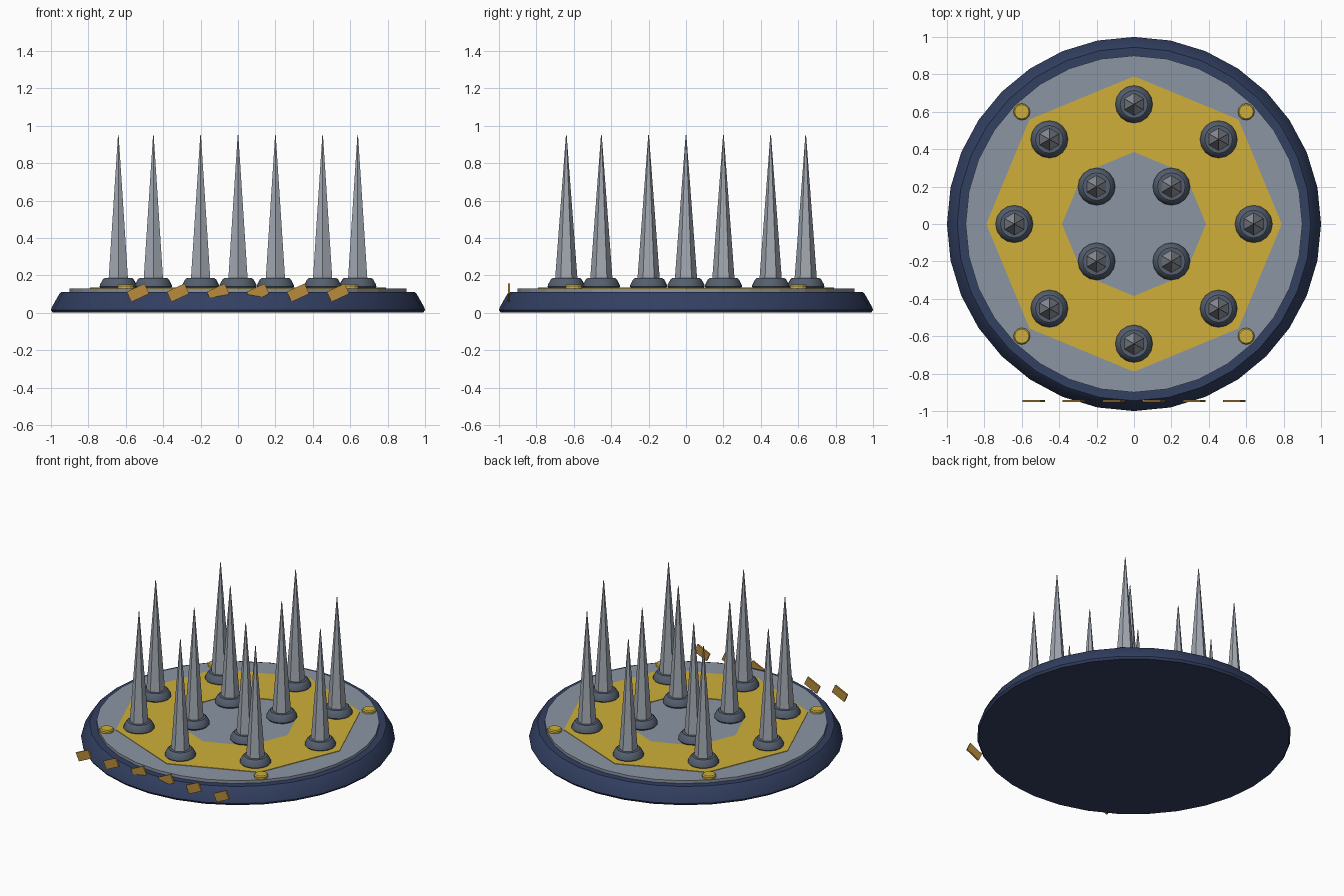
import bpy, bmesh
from math import sin, cos, pi, radians

if "Cube" in bpy.data.objects:
    bpy.data.objects.remove(bpy.data.objects["Cube"])


def material(name, rgb):
    m = bpy.data.materials.new(name)
    m.diffuse_color = (*rgb, 1)
    m.use_nodes = True
    m.node_tree.nodes["Principled BSDF"].inputs["Base Color"].default_value = m.diffuse_color
    return m


navy = material("navy", (0.032, 0.05, 0.12))
steel = material("plate_steel", (0.26, 0.30, 0.37))
dark = material("collar_steel", (0.09, 0.114, 0.156))
pale = material("spike_steel", (0.36, 0.39, 0.44))
yellow = material("yellow", (0.62, 0.43, 0.042))
amber = material("amber", (0.48, 0.26, 0.045))


def turned(name, profile, sides, mat, loc=(0, 0, 0), closed=False, smooth=False):
    """Revolve (radius, z) points; closed joins the last ring to the first, else ends are capped."""
    bm = bmesh.new()
    rings = []
    for r, z in profile:
        rings.append([bm.verts.new((r * cos(pi / 2 + 2 * pi * i / sides),
                                    r * sin(pi / 2 + 2 * pi * i / sides), z))
                      for i in range(sides)])
    pairs = list(zip(rings, rings[1:]))
    if closed:
        pairs.append((rings[-1], rings[0]))
    for a, b in pairs:
        for i in range(sides):
            j = (i + 1) % sides
            bm.faces.new((a[i], a[j], b[j], b[i]))
    if not closed:
        bm.faces.new(rings[0][::-1])
        bm.faces.new(rings[-1])
    bmesh.ops.recalc_face_normals(bm, faces=bm.faces)
    me = bpy.data.meshes.new(name)
    bm.to_mesh(me)
    bm.free()
    me.materials.append(mat)
    ob = bpy.data.objects.new(name, me)
    ob.location = loc
    bpy.context.collection.objects.link(ob)
    if smooth:
        bpy.ops.object.select_all(action='DESELECT')
        ob.select_set(True)
        bpy.context.view_layer.objects.active = ob
        bpy.ops.object.shade_smooth_by_angle(angle=radians(30))
    return ob


# Round base, top plate and octagonal warning ring
turned("base", [(0.99, 0), (1.0, 0.015), (0.995, 0.03), (0.957, 0.098), (0.945, 0.11)],
       32, navy, smooth=True)
turned("top_plate", [(0.9, 0.10), (0.9, 0.13)], 32, steel)
turned("warning_ring", [(0.385, 0.12), (0.79, 0.12), (0.79, 0.134), (0.385, 0.134)],
       8, yellow, closed=True)

# Spikes with collars: eight outside, four inside
spots = [(0.64 * cos(i * pi / 4), 0.64 * sin(i * pi / 4)) for i in range(8)]
spots += [(x, y) for x in (-0.2, 0.2) for y in (-0.2, 0.2)]
for x, y in spots:
    turned("collar", [(0.092, 0.13), (0.1, 0.14), (0.098, 0.15), (0.083, 0.178), (0.074, 0.185)],
           16, dark, (x, y, 0), smooth=True)
    turned("spike", [(0.062, 0.15), (0.002, 0.95)], 6, pale, (x, y, 0))

# Corner bolts
for x in (-0.6, 0.6):
    for y in (-0.6, 0.6):
        turned("bolt", [(0.045, 0.12), (0.045, 0.143), (0.038, 0.15)], 12, yellow, (x, y, 0))

# Tilted hazard chips along the front edge
for i in range(6):
    bpy.ops.mesh.primitive_cube_add(size=1, location=(-0.535 + 0.214 * i, -0.946, 0.107),
                                    rotation=(0, radians(-25), 0))
    chip = bpy.context.object
    chip.name = "hazard_chip"
    chip.scale = (0.105, 0.012, 0.06)
    chip.data.materials.append(amber)
